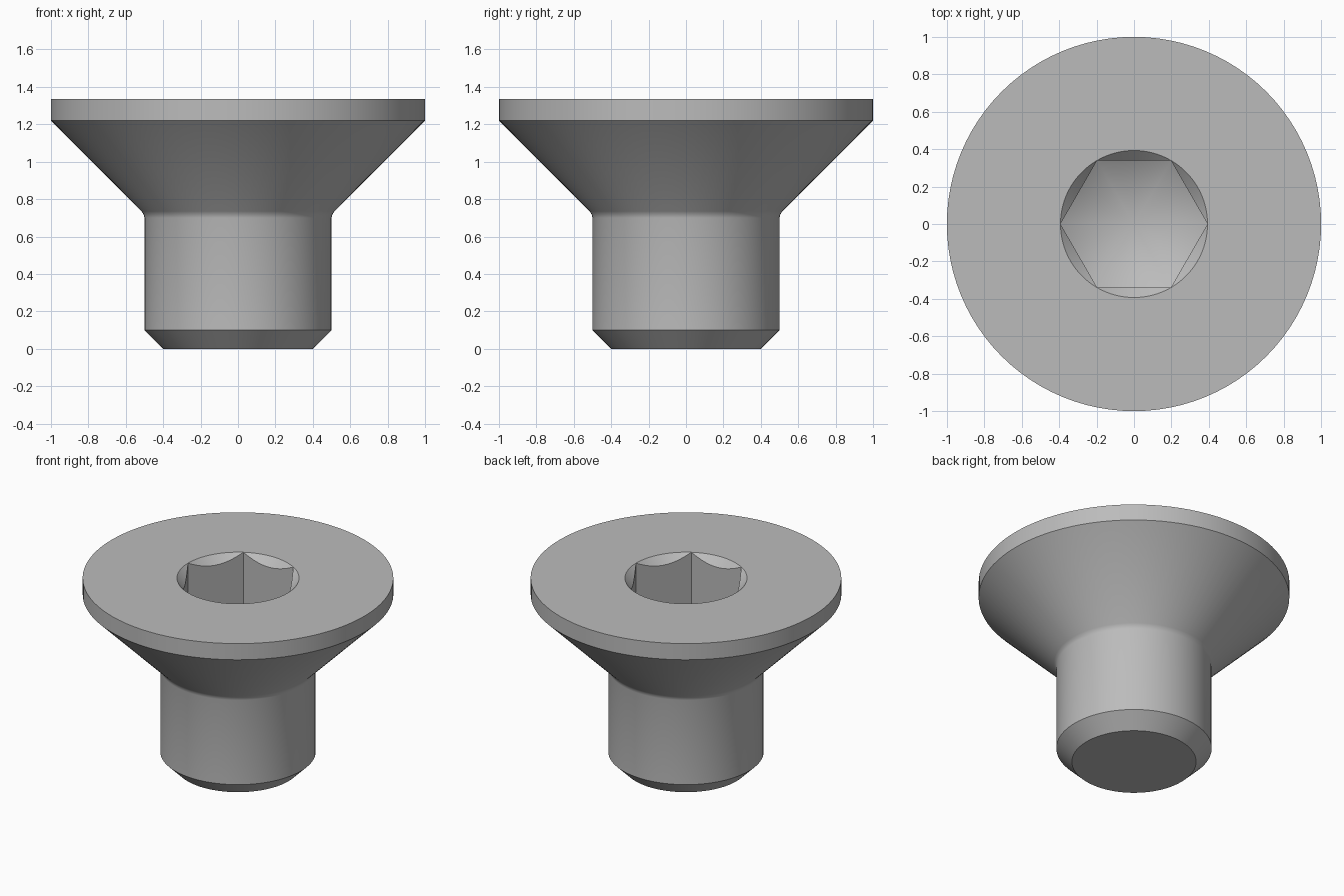
import bpy, bmesh
from math import cos, sin, pi, tan, radians

old = bpy.data.objects.get("Cube")
if old:
    bpy.data.objects.remove(old, do_unlink=True)

steel = bpy.data.materials.new("grey_steel")
steel.use_nodes = True
GREY = (0.5, 0.5, 0.5, 1)
steel.diffuse_color = GREY
steel.node_tree.nodes["Principled BSDF"].inputs["Base Color"].default_value = GREY

SEGMENTS = 96
TOP = 1.335          # height of the flat head face
HEX_R = 0.393        # socket radius across corners
DEPTH = 0.42         # socket wall depth at the corners


def revolve(name, profile, sides=SEGMENTS):
    """Closed solid of revolution; profile runs bottom to top as (radius, z)."""
    bm = bmesh.new()
    rings = []
    for r, z in profile:
        if r == 0:
            rings.append([bm.verts.new((0, 0, z))] * sides)
        else:
            rings.append([bm.verts.new((r * cos(2 * pi * i / sides), r * sin(2 * pi * i / sides), z))
                          for i in range(sides)])
    for low, high in zip(rings, rings[1:]):
        for i in range(sides):
            j = (i + 1) % sides
            corners = list(dict.fromkeys((low[i], low[j], high[j], high[i])))
            bm.faces.new(corners)
    # Flat end caps wherever the profile does not close on the axis
    if profile[0][0]:
        bm.faces.new(rings[0][::-1])
    if profile[-1][0]:
        bm.faces.new(rings[-1])
    mesh = bpy.data.meshes.new(name)
    bm.to_mesh(mesh)
    bm.free()
    mesh.materials.append(steel)
    obj = bpy.data.objects.new(name, mesh)
    bpy.context.collection.objects.link(obj)
    return obj


def combine(target, tool, operation):
    """Apply a boolean and discard the tool object."""
    bpy.context.view_layer.objects.active = target
    mod = target.modifiers.new(operation, "BOOLEAN")
    mod.operation = operation
    mod.solver = "EXACT"
    mod.object = tool
    bpy.ops.object.modifier_apply(modifier=mod.name)
    bpy.data.objects.remove(tool, do_unlink=True)


# Screw body: chamfered tip, shank, small fillet, countersunk head, rim
screw = revolve("countersunk_screw", [
    (0.4, 0), (0.5, 0.1), (0.5, 0.70), (0.504, 0.717), (0.515, 0.735),
    (1, 1.22), (1, TOP)])

# Hexagonal socket with a conical drill-point floor
socket = revolve("hex_socket_cutter", [(HEX_R, 0.3), (HEX_R, TOP + 0.2)], 6)
floor_r = 0.45
floor_z = TOP - DEPTH
tip_z = floor_z - HEX_R * tan(radians(30))
drill = revolve("drill_point_cutter", [
    (0, tip_z), (floor_r, tip_z + floor_r * tan(radians(30))), (floor_r, TOP + 0.1)])
combine(socket, drill, "INTERSECT")
combine(screw, socket, "DIFFERENCE")

# Conical lead-in around the socket mouth
lead_in = revolve("lead_in_cutter", [(0, TOP - HEX_R), (HEX_R + 0.05, TOP + 0.05)])
combine(screw, lead_in, "DIFFERENCE")

# Smooth round surfaces, crisp edges
bpy.ops.object.select_all(action="DESELECT")
screw.select_set(True)
bpy.context.view_layer.objects.active = screw
bpy.ops.object.shade_smooth_by_angle(angle=radians(25))
